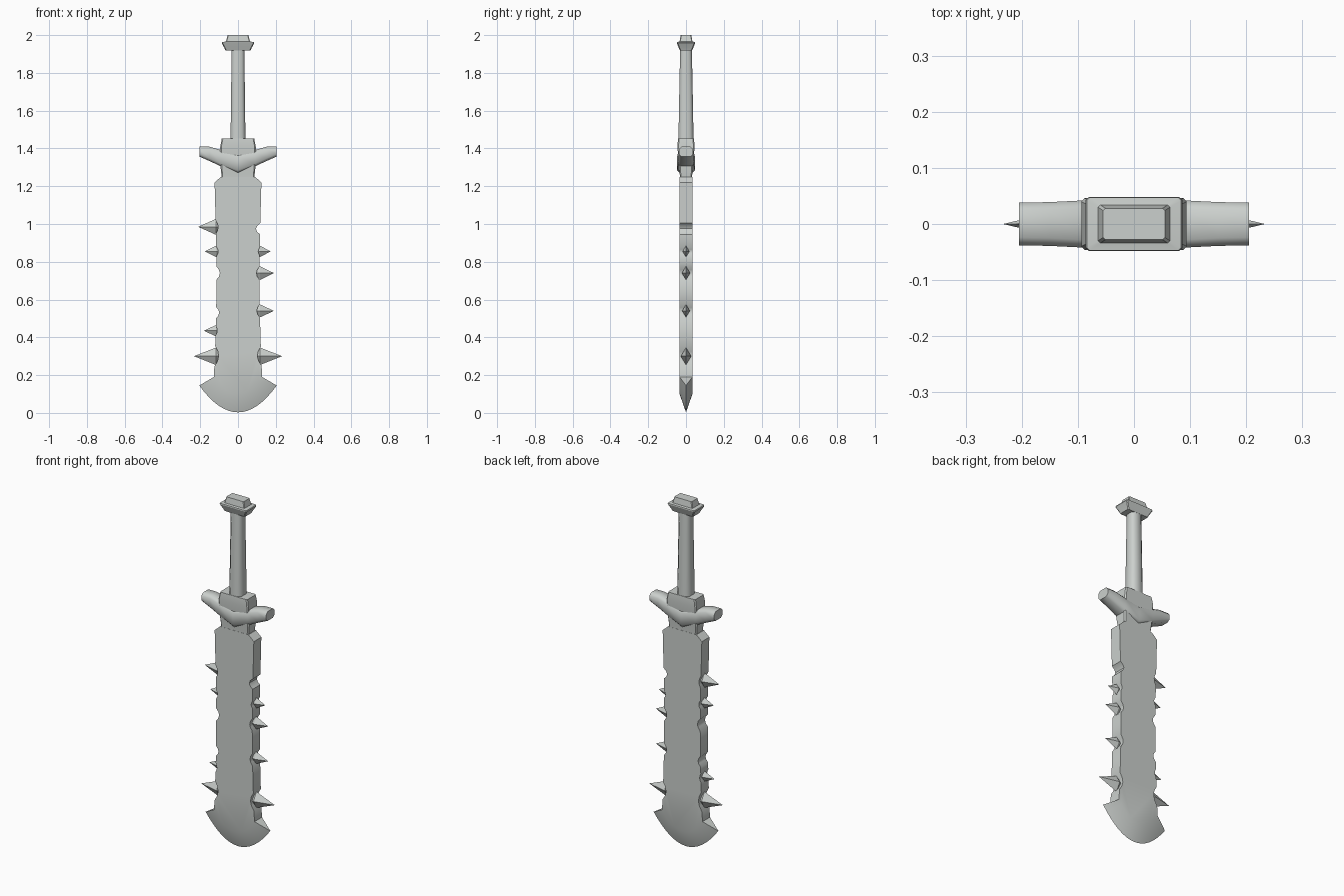
import bpy, bmesh, math

cube = bpy.data.objects.get("Cube")
if cube:
    bpy.data.objects.remove(cube, do_unlink=True)

steel = bpy.data.materials.new("grey steel")
steel.use_nodes = True
GREY = (0.60, 0.63, 0.61, 1)
steel.diffuse_color = GREY
steel.node_tree.nodes["Principled BSDF"].inputs["Base Color"].default_value = GREY


def finish(name, bm, angle=30):
    bmesh.ops.remove_doubles(bm, verts=bm.verts, dist=0.0002)
    bmesh.ops.recalc_face_normals(bm, faces=bm.faces)
    mesh = bpy.data.meshes.new(name)
    bm.to_mesh(mesh)
    bm.free()
    mesh.materials.append(steel)
    ob = bpy.data.objects.new(name, mesh)
    bpy.context.collection.objects.link(ob)
    bpy.ops.object.select_all(action='DESELECT')
    ob.select_set(True)
    bpy.context.view_layer.objects.active = ob
    bpy.ops.object.shade_smooth_by_angle(angle=math.radians(angle))
    return ob


def loft(name, rings, angle=30):
    """Skin a list of equal-length closed rings and cap the ends."""
    bm = bmesh.new()
    rows = [[bm.verts.new(p) for p in ring] for ring in rings]
    for a, b in zip(rows, rows[1:]):
        for i in range(len(a)):
            j = (i + 1) % len(a)
            bm.faces.new((a[i], a[j], b[j], b[i]))
    bm.faces.new(rows[0])
    bm.faces.new(rows[-1])
    return finish(name, bm, angle)


def chamfered(hx, hy, cut):
    """Rectangle with cut corners, as 2D points."""
    return [(hx, cut - hy), (hx, hy - cut), (hx - cut, hy), (cut - hx, hy),
            (-hx, hy - cut), (-hx, cut - hy), (cut - hx, -hy), (hx - cut, -hy)]


def stack(name, levels, angle=30):
    """Chamfered block from (z, half width, half depth, corner cut) levels."""
    return loft(name, [[(x, y, z) for x, y in chamfered(hx, hy, c)]
                       for z, hx, hy, c in levels], angle)


# Blade: notched outline, running into a flared sharp tip
THICK = 0.034


def edge_width(z):
    return 0.114 + 0.05 * (z - 0.72) ** 2


def notched_edge(side, notches):
    pts = []
    for z, half, depth in notches:
        for dz, d in ((-1, 0), (-0.5, 0.75), (0, 1), (0.5, 0.75), (1, 0)):
            zz = z + dz * half
            pts.append((side * (edge_width(zz) - d * depth), zz))
    return pts + [(side * 0.124, 1.22), (side * 0.09, 1.25)]


right_notches = [(0.30, 0.055, 0.02), (0.435, 0.025, 0.008), (0.53, 0.03, 0.016),
                 (0.74, 0.035, 0.018), (0.855, 0.025, 0.01), (0.985, 0.035, 0.012)]
left_notches = [(0.30, 0.05, 0.02), (0.54, 0.035, 0.016), (0.74, 0.035, 0.016),
                (0.855, 0.02, 0.008), (0.975, 0.03, 0.022)]

STEPS = 16
ts = [-1 + 2 * i / STEPS for i in range(STEPS + 1)]
inner = [(0.128 * t, 0.10 + 0.09 * t * t) for t in ts]
outer = [(0.205 * t, 0.003 + 0.142 * t * t) for t in ts]
outline = inner + notched_edge(1, left_notches) + notched_edge(-1, right_notches)[::-1]

bm = bmesh.new()
front = [bm.verts.new((x, -THICK, z)) for x, z in outline]
back = [bm.verts.new((x, THICK, z)) for x, z in outline]
tip = [bm.verts.new((x, 0, z)) for x, z in outer]
bm.faces.new(front)
bm.faces.new(back[::-1])
for i in range(len(outline)):
    j = (i + 1) % len(outline)
    if i < STEPS:
        bm.faces.new((front[i], front[j], tip[j], tip[i]))
        bm.faces.new((back[j], back[i], tip[i], tip[j]))
    else:
        bm.faces.new((front[i], front[j], back[j], back[i]))
for i in (0, STEPS):
    bm.faces.new((front[i], back[i], tip[i]))
finish("blade", bm, 40)

# Spikes: four-sided points seated in the edges (side, z, tip x, half height)
spikes = [(1, 0.30, 0.232, 0.046), (1, 0.54, 0.19, 0.034), (1, 0.74, 0.19, 0.036),
          (1, 0.855, 0.172, 0.03), (-1, 0.985, 0.21, 0.042), (-1, 0.855, 0.176, 0.03),
          (-1, 0.435, 0.18, 0.03), (-1, 0.30, 0.232, 0.046)]
for n, (side, z, reach, half) in enumerate(spikes):
    rings = []
    for x, k in ((0.095, 0.55), (0.117, 1), (reach, 0.01)):
        h, w = half * k, half * k * 0.6
        rings.append([(side * x, w, z), (side * x, 0, z + h),
                      (side * x, -w, z), (side * x, 0, z - h)])
    loft(f"spike_{n + 1}", rings, 20)

# Guard: collar block with two flaring arms
stack("guard_collar", [(1.235, 0.085, 0.033, 0.006), (1.26, 0.088, 0.033, 0.006),
                       (1.315, 0.094, 0.039, 0.008), (1.36, 0.094, 0.041, 0.008),
                       (1.41, 0.094, 0.046, 0.006), (1.452, 0.086, 0.042, 0.006)], 40)
arm_rings = []
for x, low, high, depth in ((-0.205, 1.357, 1.41, 0.038), (-0.15, 1.333, 1.409, 0.039),
                            (-0.09, 1.305, 1.392, 0.042), (0, 1.27, 1.37, 0.047),
                            (0.09, 1.305, 1.392, 0.042), (0.15, 1.333, 1.409, 0.039),
                            (0.205, 1.357, 1.41, 0.038)):
    mid, hz = (low + high) / 2, (high - low) / 2
    arm_rings.append([(x, y, mid + dz) for y, dz in chamfered(depth, hz, 0.014)])
loft("guard_arms", arm_rings, 50)

# Grip and pommel
stack("grip", [(1.44, 0.04, 0.04, 0.018), (1.62, 0.037, 0.037, 0.016),
               (1.93, 0.034, 0.031, 0.014)], 50)
stack("pommel", [(1.918, 0.066, 0.032, 0.005), (1.932, 0.072, 0.038, 0.005),
                 (1.957, 0.086, 0.048, 0.005), (1.963, 0.084, 0.047, 0.005),
                 (1.966, 0.064, 0.034, 0.004), (2.0, 0.055, 0.028, 0.004)])
